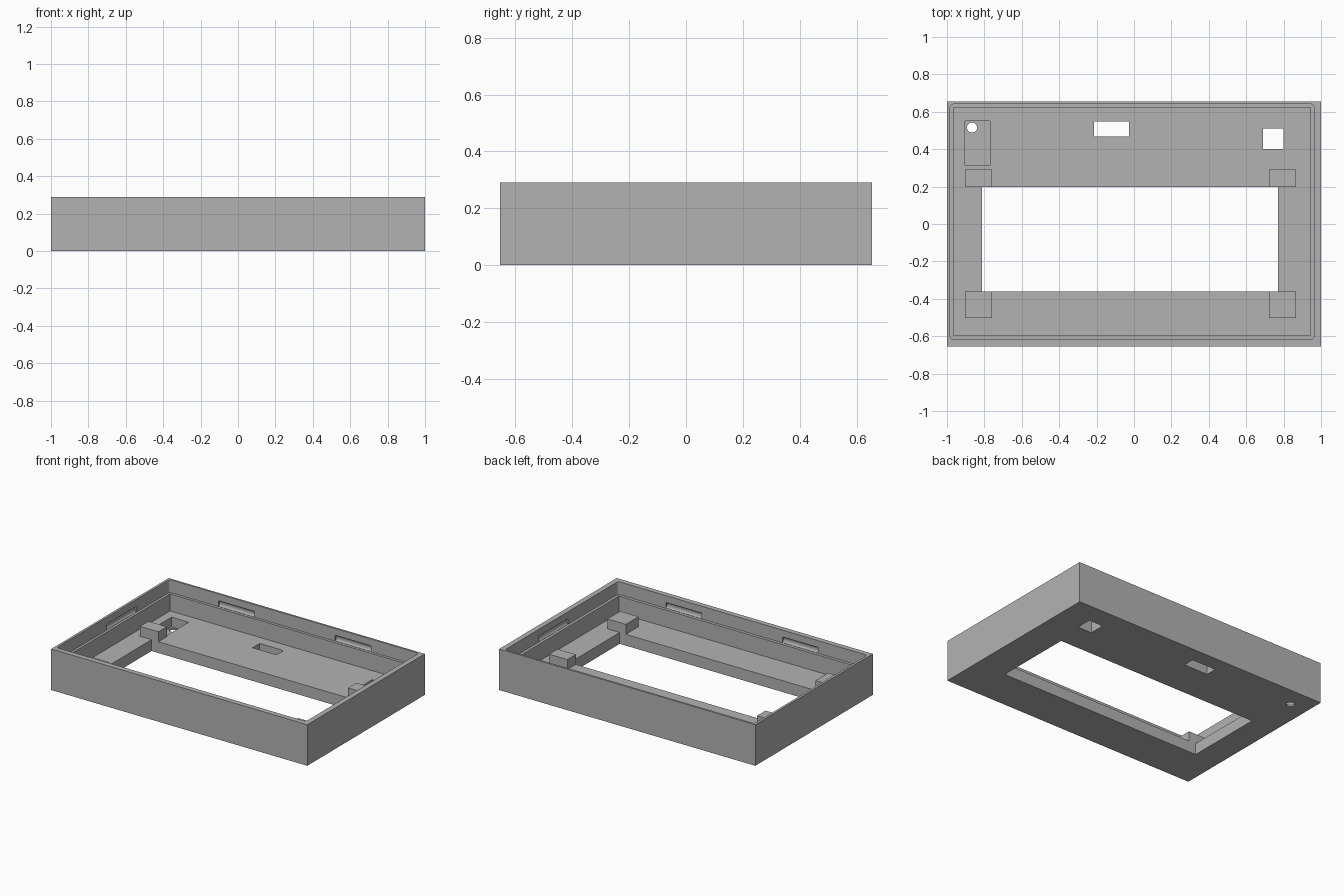
import bpy, bmesh
from math import pi
from mathutils import Matrix

cube = bpy.data.objects.get("Cube")
if cube:
    bpy.data.objects.remove(cube, do_unlink=True)

grey = bpy.data.materials.new("plain grey")
grey.use_nodes = True
colour = (0.45, 0.45, 0.45, 1)
grey.diffuse_color = colour
grey.node_tree.nodes["Principled BSDF"].inputs["Base Color"].default_value = colour

HEIGHT, FLOOR, LEDGE, POST_TOP, OVER = 0.29, 0.08, 0.20, 0.15, 0.4


def finish(name, bm):
    mesh = bpy.data.meshes.new(name)
    bm.to_mesh(mesh)
    bm.free()
    mesh.materials.append(grey)
    obj = bpy.data.objects.new(name, mesh)
    bpy.context.collection.objects.link(obj)
    return obj


def box(name, x0, x1, y0, y1, z0, z1, corner=0):
    """Box between limits, with optional rounded upright edges."""
    bm = bmesh.new()
    bmesh.ops.create_cube(bm, size=1)
    for v in bm.verts:
        v.co.x = x1 if v.co.x > 0 else x0
        v.co.y = y1 if v.co.y > 0 else y0
        v.co.z = z1 if v.co.z > 0 else z0
    if corner:
        upright = [e for e in bm.edges
                   if abs(e.verts[0].co.z - e.verts[1].co.z) > 0.01]
        bmesh.ops.bevel(bm, geom=upright, offset=corner, segments=5,
                        profile=0.5, affect='EDGES')
    return finish(name, bm)


def rod(name, radius, length, matrix):
    bm = bmesh.new()
    bmesh.ops.create_cone(bm, cap_ends=True, segments=24, radius1=radius,
                          radius2=radius, depth=length, matrix=matrix)
    return finish(name, bm)


def cut(body, cutter):
    mod = body.modifiers.new("cut", 'BOOLEAN')
    mod.operation = 'DIFFERENCE'
    mod.solver = 'EXACT'
    mod.object = cutter
    bpy.context.view_layer.objects.active = body
    bpy.ops.object.modifier_apply(modifier=mod.name)
    bpy.data.objects.remove(cutter, do_unlink=True)


# Tray: solid block, then the lid seat and the inner cavity
case = box("case", -1, 1, -0.655, 0.655, 0, HEIGHT)
LEFT, RIGHT, FRONT, BACK = -0.983, 0.963, -0.618, 0.641
cut(case, box("lid_seat", LEFT, RIGHT, FRONT, BACK, LEDGE, OVER, 0.02))
cut(case, box("cavity", -0.966, 0.943, -0.597, 0.622, FLOOR, OVER))

# Openings through the floor and the shallow pocket
cut(case, box("screen_window", -0.813, 0.77, -0.36, 0.197, -0.1, OVER))
cut(case, box("port_hole", -0.214, -0.027, 0.468, 0.547, -0.1, OVER))
cut(case, box("square_hole", 0.69, 0.80, 0.40, 0.51, -0.1, OVER))
cut(case, box("pocket", -0.904, -0.77, 0.313, 0.55, 0.012, OVER))
cut(case, rod("round_hole", 0.027, 1, Matrix.Translation((-0.866, 0.515, 0))))

# Rounded snap grooves in the lip, just above the ledge
GROOVE_Z, GROOVE_R = 0.222, 0.02
for wall_y in (FRONT, BACK):
    for x in (-0.46, 0.45):
        place = (Matrix.Translation((x, wall_y, GROOVE_Z))
                 @ Matrix.Diagonal((1, 0.55, 1, 1)) @ Matrix.Rotation(pi / 2, 4, 'Y'))
        cut(case, rod("groove", GROOVE_R, 0.28, place))
for wall_x in (LEFT, RIGHT):
    place = (Matrix.Translation((wall_x, 0.105, GROOVE_Z))
             @ Matrix.Diagonal((0.55, 1, 1, 1)) @ Matrix.Rotation(pi / 2, 4, 'X'))
    cut(case, rod("groove", GROOVE_R, 0.33, place))

# Support posts at the window corners
for side, x0, x1 in (("right", -0.904, -0.759), ("left", 0.722, 0.866)):
    for end, y0, y1 in (("front", -0.503, -0.36), ("back", 0.197, 0.291)):
        box(f"{end}_{side}_post", x0, x1, y0, y1, FLOOR, POST_TOP)
